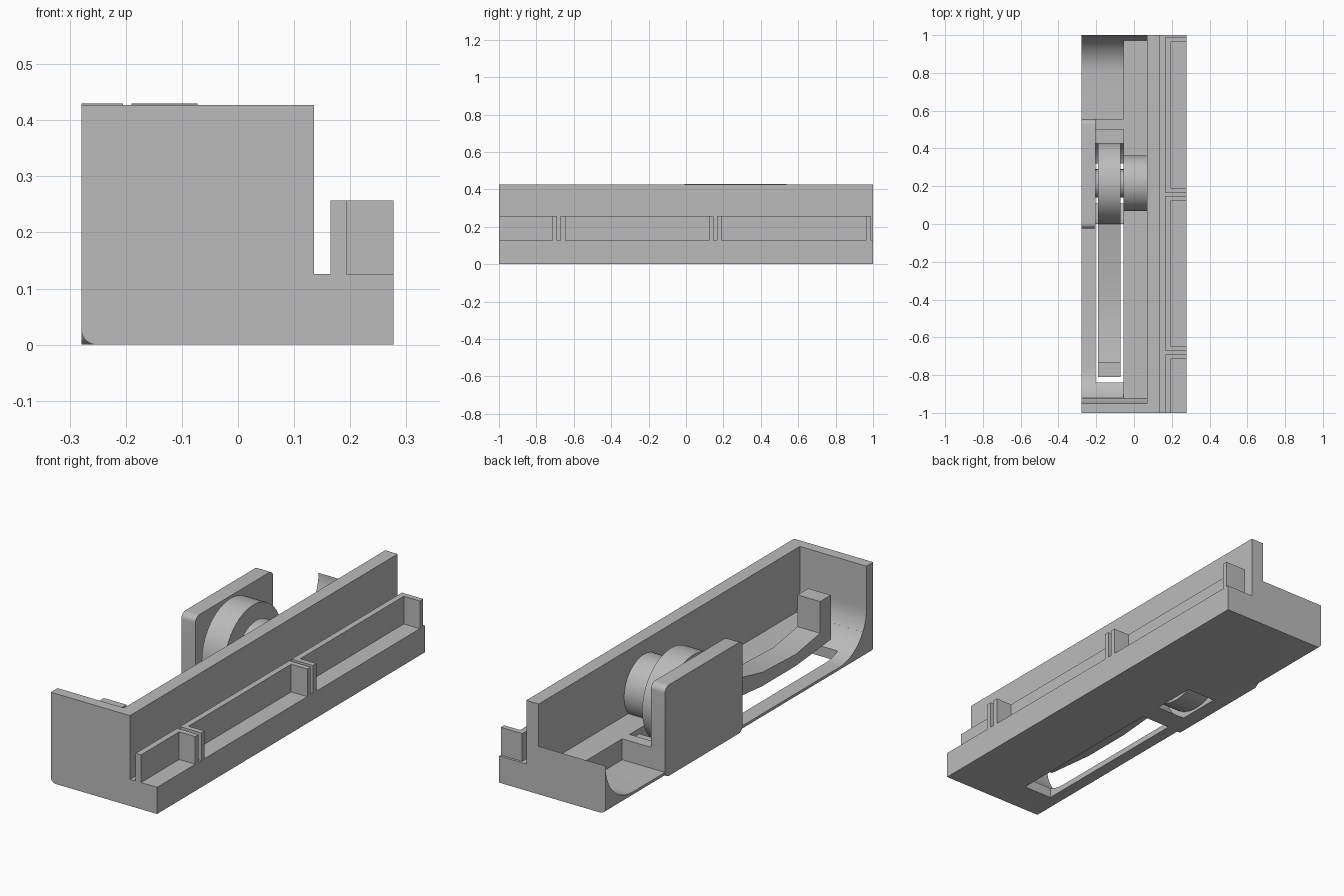
import bpy, bmesh, math
from mathutils import Vector

if "Cube" in bpy.data.objects:
    bpy.data.objects.remove(bpy.data.objects["Cube"])

grey = bpy.data.materials.new("light_grey")
grey.diffuse_color = (0.5, 0.5, 0.5, 1)
grey.use_nodes = True
grey.node_tree.nodes["Principled BSDF"].inputs["Base Color"].default_value = grey.diffuse_color


def extrude(name, pts, axis, a, b):
    """Extrude a closed profile: axis 'x' takes (y, z) points, axis 'y' takes (x, z) points."""
    bm = bmesh.new()
    place = (lambda p: (a, p[0], p[1])) if axis == 'x' else (lambda p: (p[0], a, p[1]))
    face = bm.faces.new([bm.verts.new(place(p)) for p in pts])
    out = bmesh.ops.extrude_face_region(bm, geom=[face])
    shift = Vector((b - a, 0, 0)) if axis == 'x' else Vector((0, b - a, 0))
    bmesh.ops.translate(bm, vec=shift, verts=[v for v in out['geom'] if isinstance(v, bmesh.types.BMVert)])
    bmesh.ops.recalc_face_normals(bm, faces=bm.faces[:])
    me = bpy.data.meshes.new(name)
    bm.to_mesh(me)
    bm.free()
    ob = bpy.data.objects.new(name, me)
    bpy.context.collection.objects.link(ob)
    me.materials.append(grey)
    return ob


def box(name, x0, x1, y0, y1, z0, z1):
    return extrude(name, [(y0, z0), (y1, z0), (y1, z1), (y0, z1)], 'x', x0, x1)


def arc(cx, cy, r, a0, a1, n=16):
    return [(cx + r * math.cos(math.radians(a0 + (a1 - a0) * i / n)),
             cy + r * math.sin(math.radians(a0 + (a1 - a0) * i / n))) for i in range(n + 1)]


def disc(name, r, x0, x1, n=72):
    return extrude(name, arc(WY, WZ, r, 0, 360 - 360 / n, n - 1), 'x', x0, x1)


def activate(ob):
    bpy.ops.object.select_all(action='DESELECT')
    ob.select_set(True)
    bpy.context.view_layer.objects.active = ob


def cut(ob, cutter):
    m = ob.modifiers.new("cut", 'BOOLEAN')
    m.operation, m.solver, m.object = 'DIFFERENCE', 'EXACT', cutter
    activate(ob)
    bpy.ops.object.modifier_apply(modifier=m.name)
    bpy.data.objects.remove(cutter)


def smooth(ob):
    activate(ob)
    bpy.ops.object.shade_smooth_by_angle(angle=math.radians(30))


WY, WZ = 0.215, 0.215          # wheel centre
FLOOR, LEDGE, R = 0.027, 0.126, 0.2

# Body: tall wall and low shelf, with a rounded lower edge
body = extrude("body", arc(-0.252, 0.027, 0.027, 180, 270, 8) +
               [(0.277, 0), (0.277, LEDGE), (0.135, LEDGE), (0.135, 0.427), (-0.279, 0.427)],
               'y', -1, 1)

# Long cavity above the ledge, rounded into both ends
t = math.degrees(math.asin((FLOOR + R - LEDGE) / R))
cut(body, extrude("upper_cutter", [(-0.95, 0.5)] + arc(-0.75, FLOOR + R, R, 180, 180 + t, 8) +
                  arc(0.8, FLOOR + R, R, -t, 0, 8) + [(1.05, FLOOR + R), (1.05, 0.5)],
                  'x', -0.35, 0.07))
# Deeper cavities in front of and behind the wheel seat
cut(body, extrude("front_cutter", [(-0.95, 0.3)] + arc(-0.75, FLOOR + R, R, 180, 270) +
                  [(-0.01, FLOOR), (-0.01, 0.3)], 'x', -0.35, -0.055))
cut(body, extrude("rear_cutter", [(0.555, 0.3), (0.555, FLOOR)] + arc(0.8, FLOOR + R, R, 270, 360) +
                  [(1.05, FLOOR + R), (1.05, 0.3)], 'x', -0.35, -0.055))
# Lever slot, wheel pocket and shallow seat recess
cut(body, box("slot_cutter", -0.205, -0.055, -0.84, 0.0, -0.1, 0.3))
cut(body, disc("pocket_cutter", 0.24, -0.205, -0.055))
cut(body, box("recess_cutter", -0.205, -0.055, 0.2, 0.5, 0.1, 0.3))
smooth(body)

# Side plate with rounded corners
r, y0, y1, z1 = 0.03, -0.025, 0.555, 0.43
smooth(extrude("side_plate", arc(y0 + r, r, r, 180, 270, 8) + arc(y1 - r, r, r, 270, 360, 8) +
               arc(y1 - r, z1 - r, r, 0, 90, 8) + arc(y0 + r, z1 - r, r, 90, 180, 8),
               'x', -0.279, -0.205))

# Wheel, hub and axle
smooth(disc("wheel", 0.215, -0.19, -0.072))
smooth(disc("hub", 0.147, -0.056, 0.075))
smooth(disc("axle", 0.075, -0.21, 0.0))

# Lever with an upright end post
smooth(extrude("lever", [(0.1, 0.12), (-0.3, 0.085), (-0.55, 0.085), (-0.81, 0.11), (-0.81, 0.32),
                         (-0.73, 0.32), (-0.73, 0.17), (-0.55, 0.14), (-0.3, 0.15), (0.1, 0.24)],
               'x', -0.19, -0.072))

# Shelf rails with end tabs
for i, (a, b, tabs) in enumerate([(-1, -0.69, (-0.715,)),
                                  (-0.67, 0.147, (-0.67, 0.122)),
                                  (0.165, 0.988, (0.165, 0.963))]):
    box(f"shelf_rail_{i + 1}", 0.165, 0.193, a, b, LEDGE - 0.01, 0.257)
    for j, y in enumerate(tabs):
        box(f"rail_tab_{i + 1}_{j + 1}", 0.185, 0.277, y, y + 0.025, LEDGE - 0.01, 0.257)
